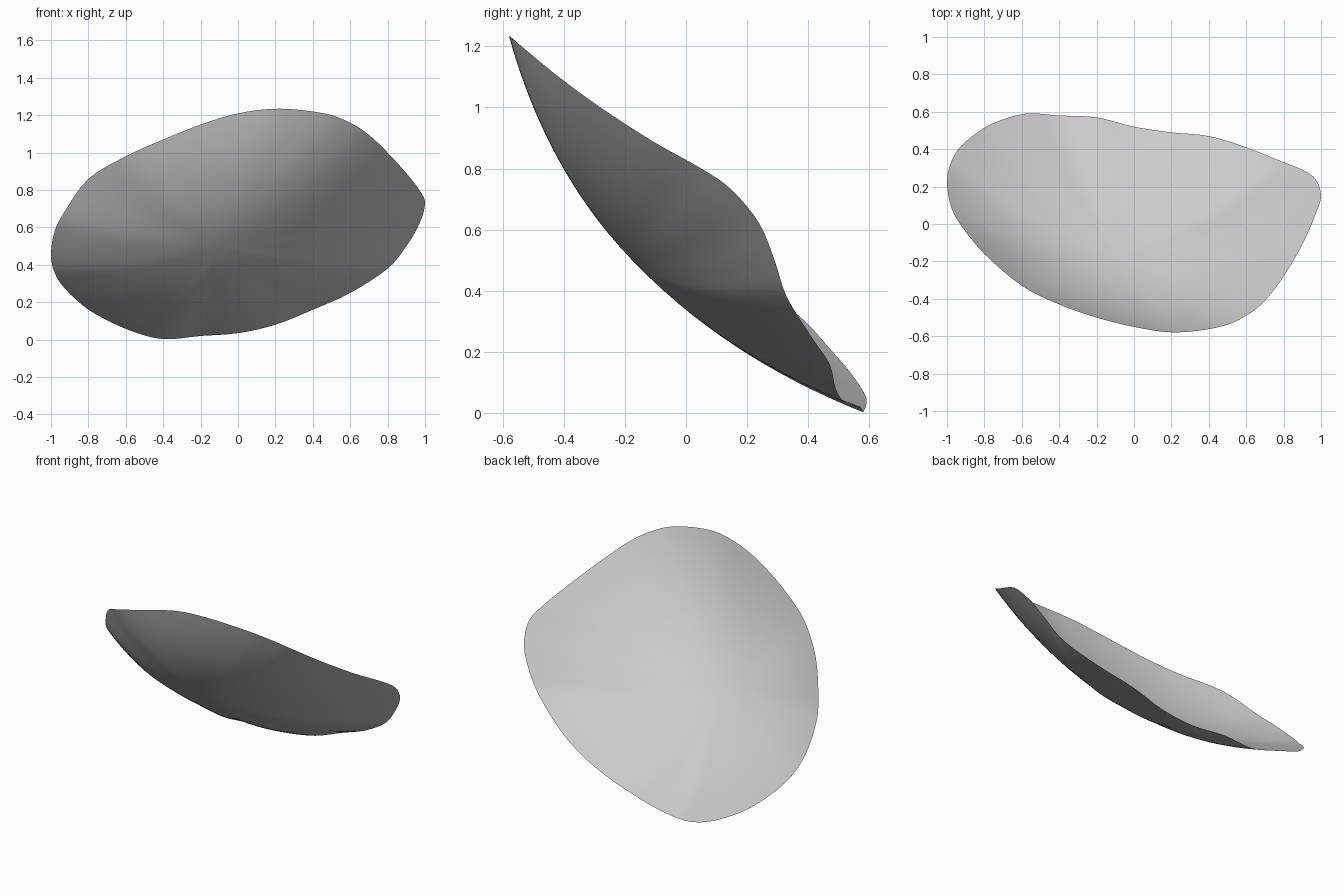
import bpy
import bmesh
from mathutils import Vector

# Remove the default cube only
default_cube = bpy.data.objects.get("Cube")
if default_cube:
    bpy.data.objects.remove(default_cube, do_unlink=True)


def make_material(name, colour):
    material = bpy.data.materials.new(name)
    material.use_nodes = True
    material.diffuse_color = colour
    shader = material.node_tree.nodes["Principled BSDF"]
    shader.inputs["Base Color"].default_value = colour
    shader.inputs["Roughness"].default_value = 0.8
    return material


def catmull_rom(before, start, end, after, t):
    """Point on a smooth curve running from start to end."""
    return 0.5 * (2 * start + (end - before) * t
                  + (2 * before - 5 * start + 4 * end - after) * t ** 2
                  + (3 * start - before - 3 * end + after) * t ** 3)


def smooth_loop(points, steps):
    """Resample a closed loop of control points as a smooth curve."""
    count = len(points)
    loop = []
    for i in range(count):
        neighbours = [points[(i + k) % count] for k in (-1, 0, 1, 2)]
        loop += [catmull_rom(*neighbours, step / steps) for step in range(steps)]
    return loop


# Wavy rim of the shell, running over the high edge and back along the low edge
RIM = [Vector(p) for p in (
    (-1, .22, .46), (-.98, .1, .58), (-.93, 0, .68), (-.8, -.16, .86),
    (-.6, -.33, .98), (-.4, -.43, 1.07), (-.2, -.5, 1.15), (0, -.55, 1.21),
    (.22, -.58, 1.235), (.46, -.55, 1.21), (.6, -.49, 1.16), (.7, -.41, 1.095),
    (.8, -.28, 1), (.9, -.11, .89), (.97, .05, .8), (1, .15, .73),
    (.97, .24, .62), (.9, .29, .5), (.8, .33, .38), (.6, .41, .25),
    (.4, .47, .16), (.2, .49, .08), (0, .52, .035), (-.2, .57, .02),
    (-.4, .58, .003), (-.58, .59, .05), (-.75, .54, .13), (-.85, .48, .2),
    (-.94, .4, .29), (-.985, .31, .37))]

# Deepest point of the bowl and the direction it opens towards
CENTRE = Vector((-.1, -.187, .511))
OPENING = Vector((0, .727, .686)).normalized()
RINGS = 16


def bowl_point(rim_point, r):
    """Point a fraction r of the way out; depth follows a parabola."""
    offset = rim_point - CENTRE
    height = OPENING * offset.dot(OPENING)
    return CENTRE + (offset - height) * r + height * r ** 2


# Curved sheet: concentric rings around the deepest point
rim = smooth_loop(RIM, 4)
bm = bmesh.new()
middle = bm.verts.new(CENTRE)
rings = [[bm.verts.new(bowl_point(p, ring / RINGS)) for p in rim]
         for ring in range(1, RINGS + 1)]

for i in range(len(rim)):
    j = (i + 1) % len(rim)
    bm.faces.new((middle, rings[0][i], rings[0][j]))
    for inner, outer in zip(rings, rings[1:]):
        bm.faces.new((inner[i], outer[i], outer[j], inner[j]))

# Make every face look towards the open side
bm.normal_update()
if sum(face.normal.dot(OPENING) for face in bm.faces) < 0:
    bmesh.ops.reverse_faces(bm, faces=bm.faces[:])
for face in bm.faces:
    face.smooth = True

mesh = bpy.data.meshes.new("curved_shell")
bm.to_mesh(mesh)
bm.free()
mesh.materials.append(make_material("light grey", (.6, .6, .6, 1)))
shell = bpy.data.objects.new("curved_shell", mesh)
bpy.context.collection.objects.link(shell)
